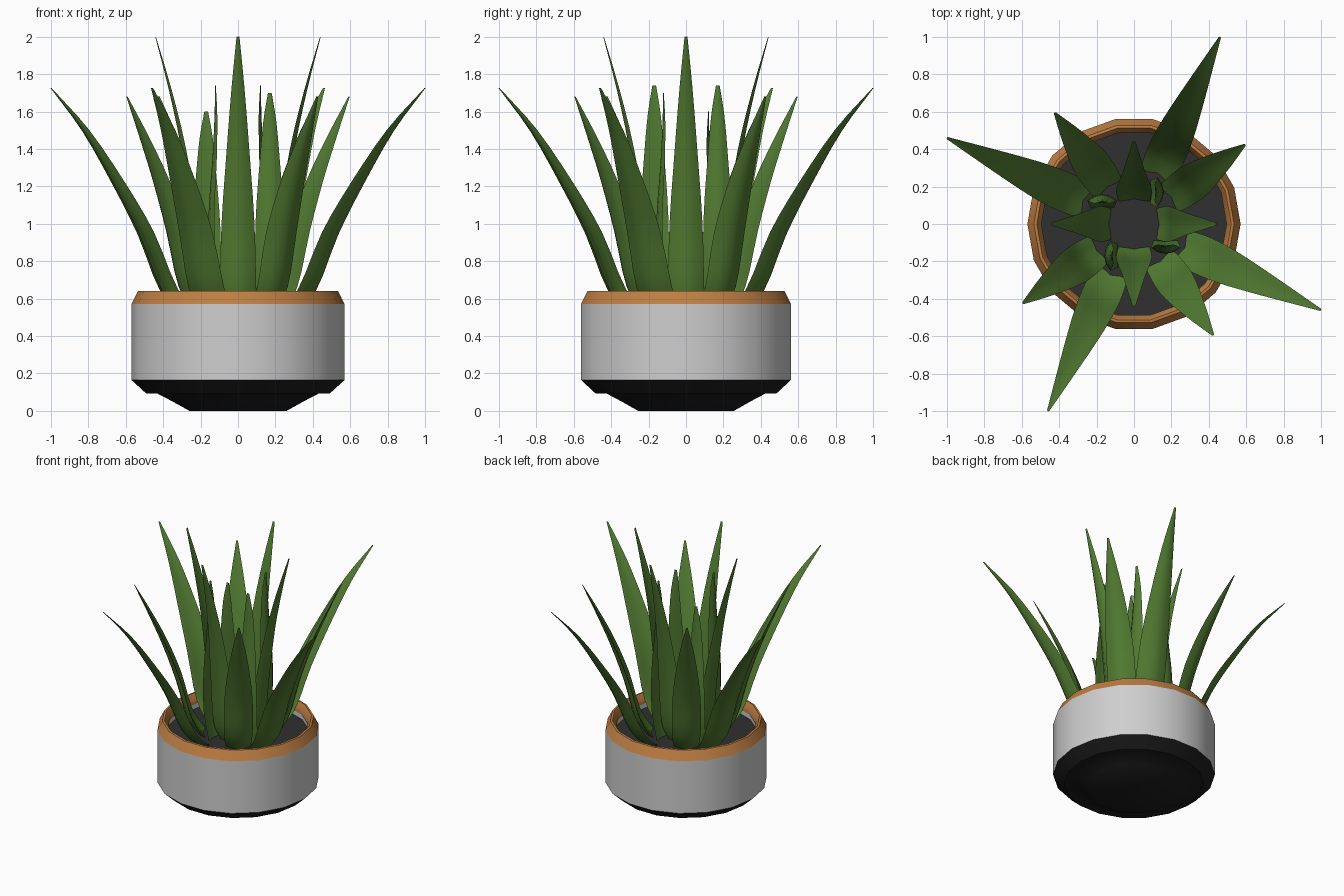
import bpy, bmesh, math
from mathutils import Vector

if "Cube" in bpy.data.objects:
    bpy.data.objects.remove(bpy.data.objects["Cube"])


def mat(name, rgb):
    m = bpy.data.materials.new(name)
    m.diffuse_color = (*rgb, 1)
    m.use_nodes = True
    m.node_tree.nodes["Principled BSDF"].inputs["Base Color"].default_value = m.diffuse_color
    return m


WHITE = mat("pot white", (0.62, 0.62, 0.62))
TAN = mat("rim tan", (0.52, 0.21, 0.055))
BLACK = mat("base black", (0.012, 0.012, 0.012))
SOIL = mat("soil grey", (0.03, 0.029, 0.03))
GREEN = mat("leaf green", (0.085, 0.2, 0.032))


def finish(name, bm, material, angle):
    bmesh.ops.recalc_face_normals(bm, faces=bm.faces)
    me = bpy.data.meshes.new(name)
    bm.to_mesh(me)
    bm.free()
    me.materials.append(material)
    ob = bpy.data.objects.new(name, me)
    bpy.context.collection.objects.link(ob)
    bpy.ops.object.select_all(action='DESELECT')
    ob.select_set(True)
    bpy.context.view_layer.objects.active = ob
    bpy.ops.object.shade_smooth_by_angle(angle=math.radians(angle))
    return ob


def lathe(name, profile, material, closed=False, caps=(), n=18):
    bm = bmesh.new()
    rings = [[bm.verts.new((r * math.cos(math.tau * i / n), r * math.sin(math.tau * i / n), z))
              for i in range(n)] for r, z in profile]
    pairs = list(zip(rings, rings[1:]))
    if closed:
        pairs.append((rings[-1], rings[0]))
    for a, b in pairs:
        for i in range(n):
            j = (i + 1) % n
            bm.faces.new((a[i], a[j], b[j], b[i]))
    for c in caps:
        bm.faces.new(rings[c])
    return finish(name, bm, material, 35)


# pot: dark stepped foot, white wall, tan rim, soil
lathe("pot_base", [(0.26, 0), (0.35, 0.05), (0.43, 0.092), (0.49, 0.092), (0.57, 0.165)], BLACK, caps=(0,))
lathe("pot_wall", [(0.57, 0.165), (0.57, 0.57), (0.50, 0.57), (0.50, 0.165)], WHITE, closed=True)
lathe("pot_rim", [(0.57, 0.57), (0.535, 0.64), (0.52, 0.642), (0.495, 0.60), (0.495, 0.57)], TAN, closed=True)
lathe("soil", [(0.50, 0.53)], SOIL, caps=(0,))


def spline(pts, steps=3):
    # Catmull-Rom through (radius, height, half width)
    p = [Vector(q) for q in pts]
    p = [2 * p[0] - p[1]] + p + [2 * p[-1] - p[-2]]
    out = []
    for i in range(1, len(p) - 2):
        a, b, c, d = p[i - 1:i + 3]
        for s in range(steps):
            t = s / steps
            out.append(0.5 * (2 * b + (c - a) * t + (2 * a - 5 * b + 4 * c - d) * t * t
                              + (3 * b - a - 3 * c + d) * t ** 3))
    return out + [p[-2]]


def leaf(name, path, angle, side=0.0, top=None):
    # channelled blade: two edges, outer ridge, inner groove
    pts = spline(path)
    z0, z1 = pts[0].y, pts[-1].y
    a = math.radians(angle)
    out = Vector((math.cos(a), math.sin(a), 0))
    tan = Vector((-math.sin(a), math.cos(a), 0))
    bm = bmesh.new()
    rings = []
    for i, (r, z, w) in enumerate(pts):
        q, s = pts[max(i - 1, 0)], pts[min(i + 1, len(pts) - 1)]
        d = Vector((s.x - q.x, s.y - q.y)).normalized()
        nrm = out * d.y - Vector((0, 0, d.x))
        if top:
            z = z0 + (z - z0) * (top - z0) / (z1 - z0)
        c = out * r + tan * side + Vector((0, 0, z))
        sec = [(-1, -0.12), (-0.5, 0.2), (0, 0.3), (0.5, 0.2), (1, -0.12), (0.5, -0.08), (0, 0.02), (-0.5, -0.08)]
        rings.append([bm.verts.new(c + tan * (w * u) + nrm * (w * v)) for u, v in sec])
    for p, q in zip(rings, rings[1:]):
        for i in range(8):
            j = (i + 1) % 8
            bm.faces.new((p[i], p[j], q[j], q[i]))
    bm.faces.new(rings[0])
    bm.faces.new(rings[-1])
    finish(name, bm, GREEN, 50)


# leaf whorls, four leaves each
OUTER = [(0.26, 0.5, 0.09), (0.41, 0.64, 0.105), (0.55, 0.95, 0.098), (0.71, 1.22, 0.075),
         (0.90, 1.5, 0.042), (1.10, 1.725, 0.006)]
MIDDLE = [(0.22, 0.5, 0.085), (0.33, 0.66, 0.1), (0.41, 0.95, 0.1), (0.51, 1.22, 0.078),
          (0.62, 1.46, 0.045), (0.73, 1.68, 0.006)]
TALL = [(0.12, 0.5, 0.08), (0.18, 0.66, 0.095), (0.22, 1.0, 0.088), (0.285, 1.4, 0.06),
        (0.36, 1.72, 0.035), (0.44, 2.0, 0.008)]
INNER = [(0.09, 0.5, 0.06), (0.13, 0.75, 0.078), (0.135, 1.05, 0.075), (0.12, 1.35, 0.055),
         (0.115, 1.58, 0.035), (0.12, 1.74, 0.01)]
for k in range(4):
    leaf(f"outer_leaf_{k}", OUTER, -24.7 + 90 * k)
    leaf(f"middle_leaf_{k}", MIDDLE, 35.5 + 90 * k)
    leaf(f"tall_leaf_{k}", TALL, 90 * k)
    leaf(f"inner_leaf_{k}", INNER, 90 * k, 0.17, (1.74, 1.6, 1.74, 1.7)[k])
